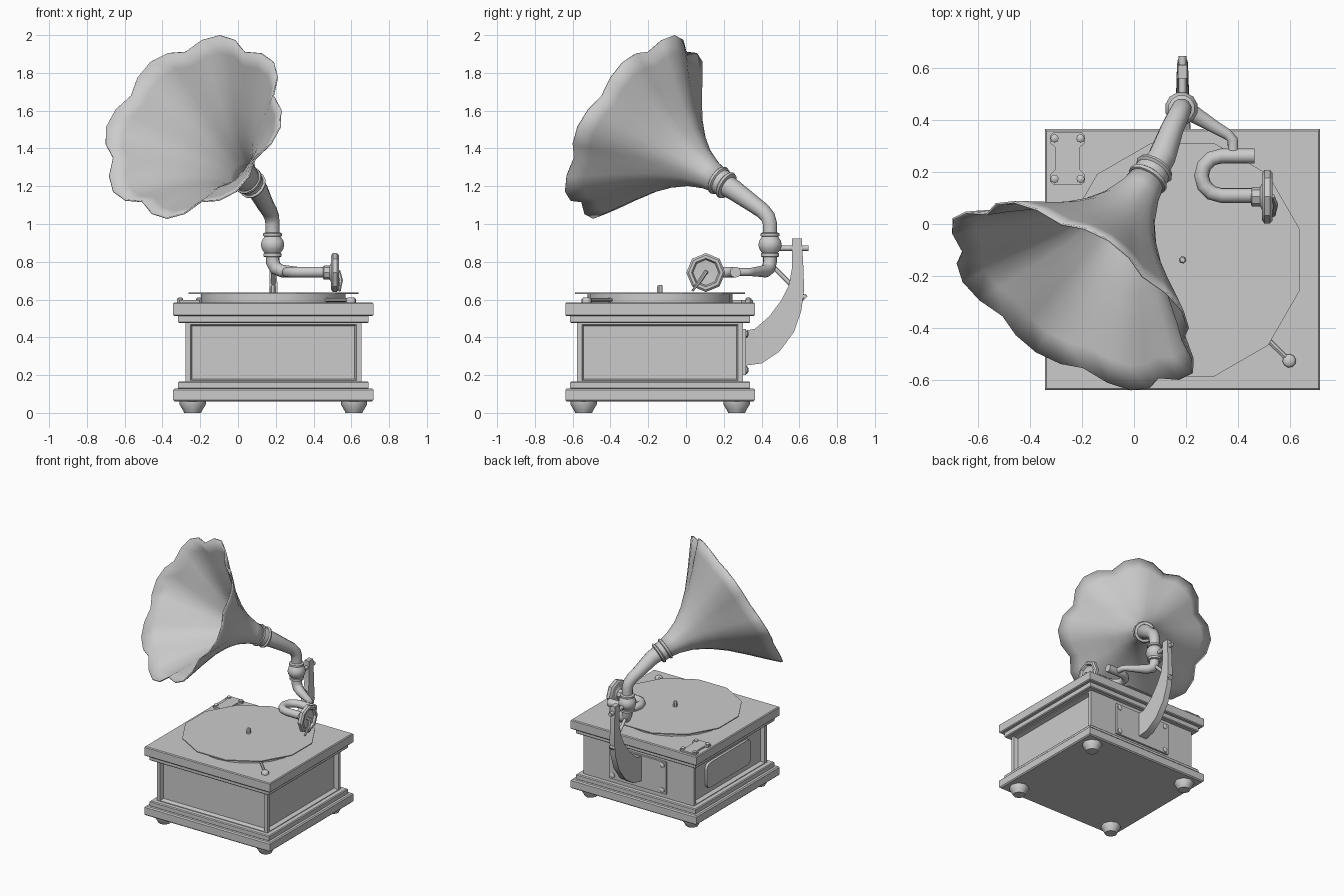
import bpy, bmesh
from math import sin, cos, pi, radians
from mathutils import Vector as V

CX, CY = 0.187, -0.137          # centre of the cabinet


def finish(name, bm, smooth=True, angle=35):
    bmesh.ops.recalc_face_normals(bm, faces=bm.faces)
    me = bpy.data.meshes.new(name)
    bm.to_mesh(me)
    bm.free()
    ob = bpy.data.objects.new(name, me)
    bpy.context.collection.objects.link(ob)
    if smooth:
        bpy.ops.object.select_all(action='DESELECT')
        ob.select_set(True)
        bpy.context.view_layer.objects.active = ob
        bpy.ops.object.shade_smooth_by_angle(angle=radians(angle))
    return ob


def loft(name, rings, caps=True, smooth=True, angle=35):
    bm = bmesh.new()
    rows = [[bm.verts.new(p) for p in ring] for ring in rings]
    n = len(rows[0])
    for a, b in zip(rows, rows[1:]):
        for i in range(n):
            bm.faces.new((a[i], a[(i + 1) % n], b[(i + 1) % n], b[i]))
    if caps:
        bm.faces.new(rows[0])
        bm.faces.new(rows[-1])
    return finish(name, bm, smooth, angle)


def lathe(name, origin, axis, profile, sides=12, angle=50):
    # profile: (distance along axis, radius)
    n = V(axis).normalized()
    u = n.orthogonal().normalized()
    w = n.cross(u)
    rings = [[V(origin) + n * s + (u * cos(2 * pi * i / sides) + w * sin(2 * pi * i / sides)) * r
              for i in range(sides)] for s, r in profile]
    return loft(name, rings, angle=angle)


def tube(name, path, radii, sides=10):
    pts = [V(p) for p in path]
    if not isinstance(radii, (list, tuple)):
        radii = [radii] * len(pts)
    tans = [(pts[min(i + 1, len(pts) - 1)] - pts[max(i - 1, 0)]).normalized() for i in range(len(pts))]
    u = tans[0].orthogonal().normalized()
    rings = []
    for i, (p, t, r) in enumerate(zip(pts, tans, radii)):
        if i:
            u = tans[i - 1].rotation_difference(t) @ u
        w = t.cross(u)
        rings.append([p + (u * cos(2 * pi * k / sides) + w * sin(2 * pi * k / sides)) * r for k in range(sides)])
    return loft(name, rings, angle=50)


def slab(name, hx, hy, z0, z1, ch):
    # cabinet layer with small chamfers on its upper and lower edges
    rings = []
    for z, c in ((z0, ch), (z0 + ch, 0), (z1 - ch, 0), (z1, ch)):
        x, y = hx - c, hy - c
        rings.append([(CX + a * x, CY + b * y, z) for a, b in ((-1, -1), (1, -1), (1, 1), (-1, 1))])
    return loft(name, rings, smooth=False)


# cabinet mouldings
slab("base_plinth", 0.53, 0.502, 0.06, 0.13, 0.008)
slab("base_step", 0.504, 0.476, 0.125, 0.167, 0.006)
slab("lid_step", 0.504, 0.476, 0.475, 0.52, 0.006)
slab("lid", 0.53, 0.502, 0.513, 0.585, 0.006)

# cabinet body with recessed panels on front and both sides
bm = bmesh.new()
bmesh.ops.create_cube(bm, size=1)
for v in bm.verts:
    v.co = (CX + v.co.x * 0.932, CY + v.co.y * 0.88, 0.32 + v.co.z * 0.35)
bm.normal_update()
panels = [f for f in bm.faces if abs(f.normal.z) < 0.5 and f.normal.y < 0.5]
bmesh.ops.inset_individual(bm, faces=panels, thickness=0.038)
bmesh.ops.inset_individual(bm, faces=panels, thickness=0.012, depth=-0.03)
finish("cabinet_body", bm, False)

# rounded plate in the left panel
ring = []
for sy, sz, a0 in ((1, 1, 0), (-1, 1, 90), (-1, -1, 180), (1, -1, 270)):
    for k in range(4):
        a = radians(a0 + 30 * k)
        ring.append((CY + sy * 0.225 + 0.04 * cos(a), 0.32 + sz * 0.055 + 0.04 * sin(a)))
loft("side_plate", [[(x, y, z) for y, z in ring] for x in (-0.245, -0.268)])

# feet
for sx in (-1, 1):
    for sy in (-1, 1):
        lathe("foot", (CX + sx * 0.427, CY + sy * 0.405, 0), (0, 0, 1),
              ((0, 0.045), (0.012, 0.05), (0.045, 0.07), (0.062, 0.07)), 8)

# turntable, record and spindle
c = (0.187, -0.138, 0)
lathe("platter", c, (0, 0, 1), ((0.58, 0.383), (0.63, 0.383)), 24)
lathe("record", c, (0, 0, 1), ((0.63, 0.466), (0.637, 0.466)), 12, 20)
lathe("spindle", c, (0, 0, 1), ((0.63, 0.015), (0.67, 0.015), (0.677, 0.01)), 6, 20)

# I-shaped hinge plate with screws
hx, hy = -0.256, 0.252
quarter = [(0.068, 0.085), (0.053, 0.102)]
side = [(0.053, 0.102), (0.068, 0.088), (0.068, 0.062), (0.047, 0.042)]
half = side + [(x, -y) for x, y in reversed(side)]
outline = half + [(-x, -y) for x, y in half]
loft("hinge_plate", [[(hx + x, hy + y, z) for x, y in outline] for z in (0.58, 0.597)], smooth=False)
for sx in (-1, 1):
    for sy in (-1, 1):
        lathe("hinge_screw", (hx + sx * 0.05, hy + sy * 0.078, 0.59), (0, 0, 1),
              ((0, 0.016), (0.014, 0.016), (0.02, 0.008)), 8)

# brake lever
tube("brake_arm", [(0.46, -0.39, 0.598), (0.598, -0.527, 0.598)], 0.01, 6)
lathe("brake_knob", (0.598, -0.527, 0.58), (0, 0, 1), ((0, 0.026), (0.022, 0.026), (0.03, 0.018)), 10)

# rear mounting plate with screws
loft("rear_plate", [[(CX + a * 0.24, y, 0.322 + b * 0.122) for a, b in ((-1, -1), (1, -1), (1, 1), (-1, 1))]
                    for y in (0.29, 0.318)], smooth=False)
for sx in (-1, 1):
    for sz in (-1, 1):
        lathe("rear_screw", (CX + sx * 0.21, 0.31, 0.322 + sz * 0.095), (0, 1, 0),
              ((0, 0.02), (0.013, 0.02), (0.02, 0.01)), 8)

# curved support bracket: outer (y, z), inner (y, z), half width
stations = [(0.31, 0.25, 0.31, 0.435, 0.034), (0.40, 0.262, 0.365, 0.445, 0.029),
            (0.495, 0.325, 0.44, 0.51, 0.025), (0.573, 0.43, 0.507, 0.60, 0.023),
            (0.61, 0.54, 0.546, 0.68, 0.021), (0.625, 0.65, 0.56, 0.76, 0.02),
            (0.622, 0.76, 0.561, 0.83, 0.019), (0.613, 0.922, 0.56, 0.922, 0.018)]
loft("support_bracket", [[(CX - w, oy, oz), (CX + w, oy, oz), (CX + w, iy, iz), (CX - w, iy, iz)]
                         for oy, oz, iy, iz, w in stations])
tube("joint_pin", [(CX, 0.46, 0.872), (CX, 0.648, 0.872)], 0.015, 8)
tube("diagonal_brace", [(CX, 0.45, 0.785), (CX, 0.622, 0.613)], 0.012, 8)
lathe("brace_nut", (CX, 0.617, 0.618), (0, 1, -1), ((0, 0.02), (0.018, 0.02)), 6)

# ball joint with collars
B = (0.183, 0.445, 0.89)
lathe("ball_joint", B, (0, 0, 1),
      [(-0.066, 0.038), (-0.062, 0.05), (-0.047, 0.05), (-0.043, 0.044), (-0.022, 0.059), (0, 0.064),
       (0.022, 0.059), (0.043, 0.044), (0.047, 0.052), (0.06, 0.052), (0.066, 0.038)], 12, 40)

# tone arm tapering to the U tube
tube("tone_arm", [(0.183, 0.445, 0.84), (0.185, 0.444, 0.795), (0.20, 0.437, 0.765), (0.235, 0.42, 0.75),
                  (0.30, 0.38, 0.748), (0.36, 0.345, 0.746), (0.38, 0.325, 0.745), (0.382, 0.27, 0.745)],
     [0.037, 0.037, 0.036, 0.034, 0.027, 0.022, 0.021, 0.021])
arc = [(0.336 + 0.076 * cos(radians(a)), 0.186 + 0.076 * sin(radians(a)), 0.745) for a in range(90, 271, 30)]
tube("u_tube", [(0.464, 0.262, 0.745)] + arc + [(0.47, 0.11, 0.745)], 0.029)

# sound box and needle
lathe("sound_box", (0, 0.105, 0.743), (1, 0, 0),
      [(0.45, 0.03), (0.455, 0.037), (0.485, 0.037), (0.493, 0.05), (0.493, 0.09), (0.502, 0.103),
       (0.524, 0.103), (0.534, 0.092), (0.534, 0.076), (0.518, 0.068), (0.514, 0.012), (0.534, 0.01)], 8, 30)
tube("needle_arm", [(0.532, 0.108, 0.75), (0.546, 0.075, 0.70), (0.538, 0.033, 0.645)], [0.01, 0.01, 0.006], 6)

# horn frame: rim centre, axis, rim directions
C = V((-0.237, -0.278, 1.515))
N = V((-0.478, -0.743, 0.469)).normalized()
U = V((0, 1, 0)).cross(N).normalized()
if U.x < 0:
    U = -U
W = N.cross(U)
L = 0.64
P = C - N * L

# neck and collar
tube("horn_neck", [(0.183, 0.445, 0.945), (0.183, 0.445, 1.0), (0.179, 0.435, 1.035), (0.166, 0.408, 1.068),
                   (0.145, 0.362, 1.102), P - N * 0.08, P + N * 0.01],
     [0.038, 0.039, 0.04, 0.042, 0.045, 0.054, 0.06], 12)
lathe("horn_collar", P, N, ((-0.035, 0.056), (-0.03, 0.073), (-0.018, 0.078), (-0.01, 0.068),
                            (0.02, 0.07), (0.026, 0.08), (0.04, 0.08), (0.045, 0.064)), 14, 40)

# flared horn with eight petals
rings = []
for s, r in ((0, 0.06), (0.15, 0.077), (0.3, 0.113), (0.45, 0.175), (0.6, 0.258), (0.76, 0.37), (0.9, 0.475), (1, 0.548)):
    ring = []
    for i in range(32):
        th = radians(13.5) + 2 * pi * i / 32
        scallop = 1 - 0.115 * (1 - sin(pi * (i % 4) / 4)) * (r / 0.548) ** 1.2
        ring.append(P + N * L * s + (U * cos(th) + W * sin(th)) * r * scallop)
    rings.append(ring)
horn = loft("horn", rings, caps=False, angle=30)
mod = horn.modifiers.new("thickness", 'SOLIDIFY')
mod.thickness = 0.008
mod.offset = 0
